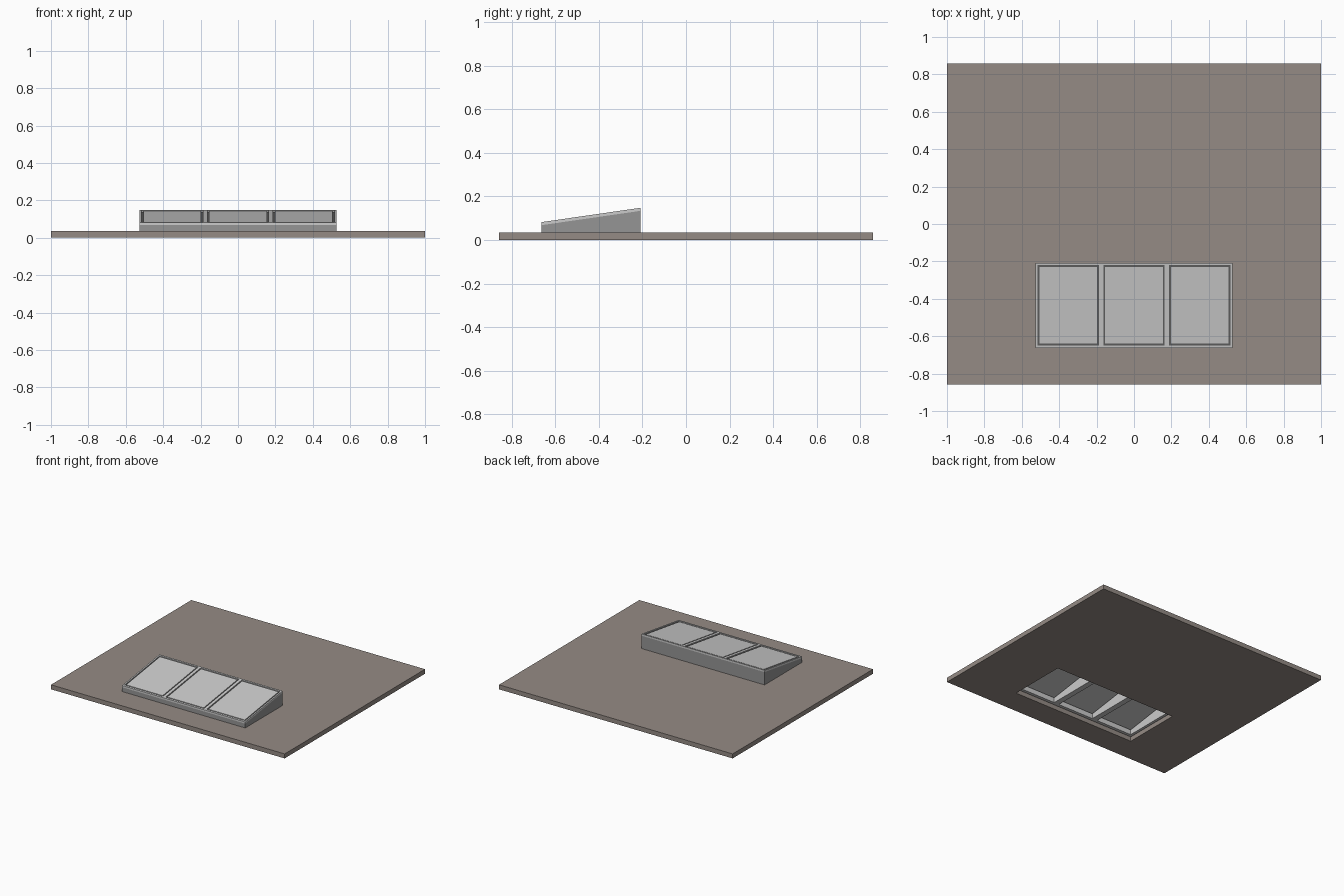
import bpy, bmesh

if "Cube" in bpy.data.objects:
    bpy.data.objects.remove(bpy.data.objects["Cube"])


def material(name, rgb):
    m = bpy.data.materials.new(name)
    m.diffuse_color = (*rgb, 1)
    m.use_nodes = True
    m.node_tree.nodes["Principled BSDF"].inputs["Base Color"].default_value = m.diffuse_color
    return m


def grid_plate(name, xs, ys, holes, bottom, top, mat=None):
    """Plate cut into cells; cells listed in holes stay open right through."""
    nx, ny = len(xs) - 1, len(ys) - 1
    solid = {(i, j) for i in range(nx) for j in range(ny)} - set(holes)
    bm = bmesh.new()
    cache = {}

    def v(i, j, k):
        if (i, j, k) not in cache:
            z = top(ys[j]) if k else bottom(ys[j])
            cache[i, j, k] = bm.verts.new((xs[i], ys[j], z))
        return cache[i, j, k]

    for i, j in sorted(solid):
        ring = [(i, j), (i + 1, j), (i + 1, j + 1), (i, j + 1)]
        bm.faces.new([v(*p, 1) for p in ring])
        bm.faces.new([v(*p, 0) for p in reversed(ring)])
        for n, (di, dj) in enumerate([(0, -1), (1, 0), (0, 1), (-1, 0)]):
            if (i + di, j + dj) not in solid:
                a, b = ring[n], ring[(n + 1) % 4]
                bm.faces.new([v(*a, 0), v(*b, 0), v(*b, 1), v(*a, 1)])
    # merge coplanar cells so the faces stay clean
    bmesh.ops.recalc_face_normals(bm, faces=bm.faces)
    me = bpy.data.meshes.new(name)
    bm.to_mesh(me)
    bm.free()
    ob = bpy.data.objects.new(name, me)
    bpy.context.collection.objects.link(ob)
    if mat:
        me.materials.append(mat)
    return ob


def flat(z):
    return lambda y: z


def slope(offset):
    """Height of the tilted glazing plane, rising toward the back."""
    return lambda y: 0.082 + (y - Y0) * 0.066 / (Y1 - Y0) + offset


W, Y0, Y1, ROOF = 0.527, -0.664, -0.208, 0.035
panes = [(-0.516, -0.187), (-0.164, 0.164), (0.187, 0.516)]
PY0, PY1, GAP = -0.65, -0.22, 0.01
three = [(1, 1), (3, 1), (5, 1)]

brown = material("roof_brown", (0.30, 0.26, 0.235))
dark = material("curb_dark", (0.30, 0.30, 0.30))
black = material("gasket_dark", (0.12, 0.12, 0.12))

# roof slab with the skylight opening
grid_plate("roof_slab", [-1, -W, W, 1], [-0.858, Y0, Y1, 0.858], [(1, 1)],
           flat(0), flat(ROOF), brown)

# wedge-shaped curb walls
t = 0.005
grid_plate("curb", [-W, -W + t, W - t, W], [Y0, Y0 + t, Y1 - t, Y1], [(1, 1)],
           flat(ROOF), slope(-0.014), dark)

# lining with three light wells
inner = [x for a, b in panes for x in (a + GAP, b - GAP)]
grid_plate("well_lining", [-W + t, *inner, W - t],
           [Y0 + t, PY0 + GAP, PY1 - GAP, Y1 - t], three,
           flat(ROOF), slope(-0.014))

# tilted top frame
outer = [x for p in panes for x in p]
grid_plate("frame", [-W, *outer, W], [Y0, PY0, PY1, Y1], three,
           slope(-0.014), slope(0))

# glass panes, each in a dark gasket
for n, (a, b) in enumerate(panes):
    grid_plate(f"gasket_{n + 1}", [a, a + GAP, b - GAP, b],
               [PY0, PY0 + GAP, PY1 - GAP, PY1], [(1, 1)],
               slope(-0.014), slope(-0.008), black)
    grid_plate(f"glass_{n + 1}", [a + GAP, b - GAP], [PY0 + GAP, PY1 - GAP], [],
               slope(-0.012), slope(-0.003))
